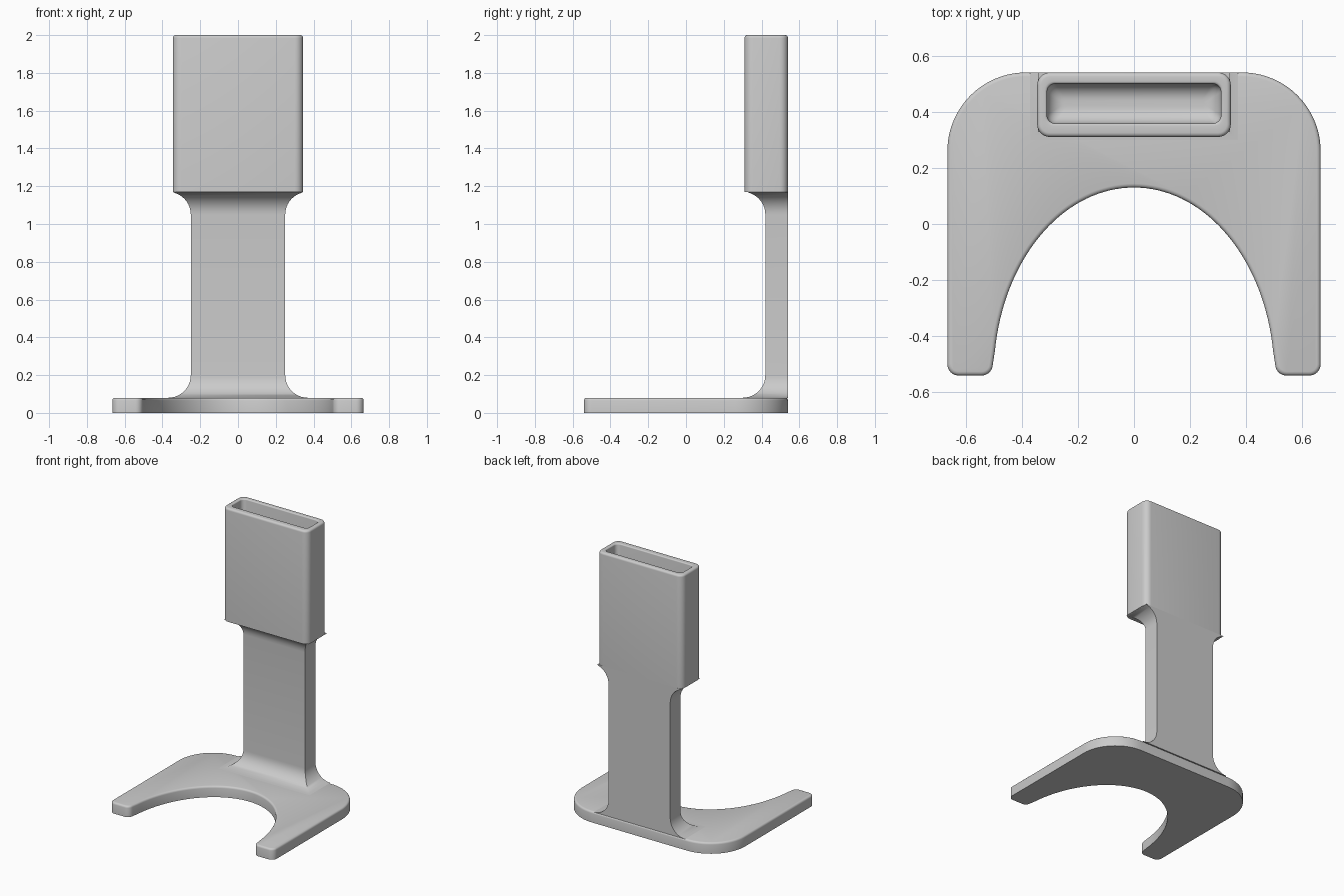
import bpy, bmesh
from math import sin, cos, pi, sqrt, radians

cube = bpy.data.objects.get("Cube")
if cube:
    bpy.data.objects.remove(cube, do_unlink=True)

grey = bpy.data.materials.new("plain_grey")
grey.use_nodes = True
colour = (0.6, 0.6, 0.6, 1)
grey.diffuse_color = colour
grey.node_tree.nodes["Principled BSDF"].inputs["Base Color"].default_value = colour

BACK = 0.54


def finish(name, bm):
    bmesh.ops.recalc_face_normals(bm, faces=bm.faces)
    mesh = bpy.data.meshes.new(name)
    bm.to_mesh(mesh)
    bm.free()
    mesh.materials.append(grey)
    obj = bpy.data.objects.new(name, mesh)
    bpy.context.collection.objects.link(obj)
    bpy.ops.object.select_all(action='DESELECT')
    obj.select_set(True)
    bpy.context.view_layer.objects.active = obj
    bpy.ops.object.shade_smooth_by_angle(angle=radians(35))


def arc(cx, cy, r, start, end, steps):
    angles = [radians(start + (end - start) * i / steps) for i in range(steps + 1)]
    return [(cx + r * cos(a), cy + r * sin(a)) for a in angles]


def rounded_rect(hx, y0, y1, r):
    return (arc(hx - r, y1 - r, r, 0, 90, 6) + arc(r - hx, y1 - r, r, 90, 180, 6)
            + arc(r - hx, y0 + r, r, 180, 270, 6) + arc(hx - r, y0 + r, r, 270, 360, 6))


def loft(name, sections):
    """Bridge a stack of (outline, z) sections and cap both ends."""
    bm = bmesh.new()
    rings = [[bm.verts.new((x, y, z)) for x, y in pts] for pts, z in sections]
    for a, b in zip(rings, rings[1:]):
        for i in range(len(a)):
            j = (i + 1) % len(a)
            bm.faces.new((a[i], a[j], b[j], b[i]))
    bm.faces.new(rings[0])
    bm.faces.new(rings[-1])
    finish(name, bm)


# Base: horseshoe plate with an elliptical cut-out and a rounded top edge
HALF, THICK, TIP = 0.665, 0.08, 0.04
right = arc(HALF - 0.28, BACK - 0.28, 0.28, 90, 0, 20)
right += arc(HALF - TIP, TIP - BACK, TIP, 0, -90, 6)
right += arc(0.503 + TIP, TIP - BACK, TIP, -90, -180, 6)
right += [(0.5 * cos(t), 0.67 * sin(t) - BACK)
          for t in (pi / 2 * i / 36 for i in range(3, 37))]
right[-1] = (0, right[-1][1])
outline = right + [(-x, y) for x, y in reversed(right[:-1])]
bm = bmesh.new()
bottom = bm.faces.new([bm.verts.new((x, y, 0)) for x, y in outline])
top = bmesh.ops.extrude_face_region(bm, geom=[bottom], use_keep_orig=True)["geom"]
bmesh.ops.translate(bm, vec=(0, 0, THICK),
                    verts=[g for g in top if isinstance(g, bmesh.types.BMVert)])
bm.normal_update()
rim = [e for e in bm.edges if all(v.co.z > THICK / 2 for v in e.verts)]
bmesh.ops.bevel(bm, geom=rim, offset=0.014, segments=3, profile=0.5, affect='EDGES')
finish("base", bm)

# Column: flat back, with sides and front flaring into the base and the holder
FILLET, LOW, HIGH, STEPS = 0.12, THICK, 1.17, 10


def column_section(flare):
    hx, front = 0.25 + flare, 0.42 - flare
    return [(hx, BACK), (-hx, BACK), (-hx, front), (hx, front)]


sweep = [pi / 2 * i / STEPS for i in range(STEPS + 1)]
sections = [(column_section(FILLET * (1 - sin(t))), LOW + FILLET * (1 - cos(t)))
            for t in sweep]
sections += [(column_section(min(0.092, FILLET * (1 - sin(t)))),
              HIGH - FILLET * (1 - cos(t))) for t in reversed(sweep)]
loft("column", sections)

# Holder: open-topped rounded box, outer wall over the rim and down the cavity
TOP, FRONT, WIDE, EDGE = 2.0, 0.31, 0.345, 0.015


def outer(inset):
    return rounded_rect(WIDE - inset, FRONT + inset, BACK - inset, 0.045 - inset)


def inner(inset, radius=0.03):
    return rounded_rect(0.31 - inset, 0.358 + inset, 0.50 - inset, radius)


round_over = [pi / 2 * i / 4 for i in range(5)]
sections = [(outer(0), HIGH)]
sections += [(outer(EDGE * (1 - cos(t))), TOP - EDGE * (1 - sin(t))) for t in round_over]
sections += [(inner(-0.008 * (1 - cos(t))), TOP - 0.008 * (1 - sin(t)))
             for t in reversed(round_over)]
FLOOR, COVE = 1.25, 0.06
sections += [(inner(COVE * (1 - cos(t)), 0.03 - 0.02 * (1 - cos(t))),
              FLOOR + COVE * (1 - sin(t))) for t in sweep]
loft("holder", sections)
